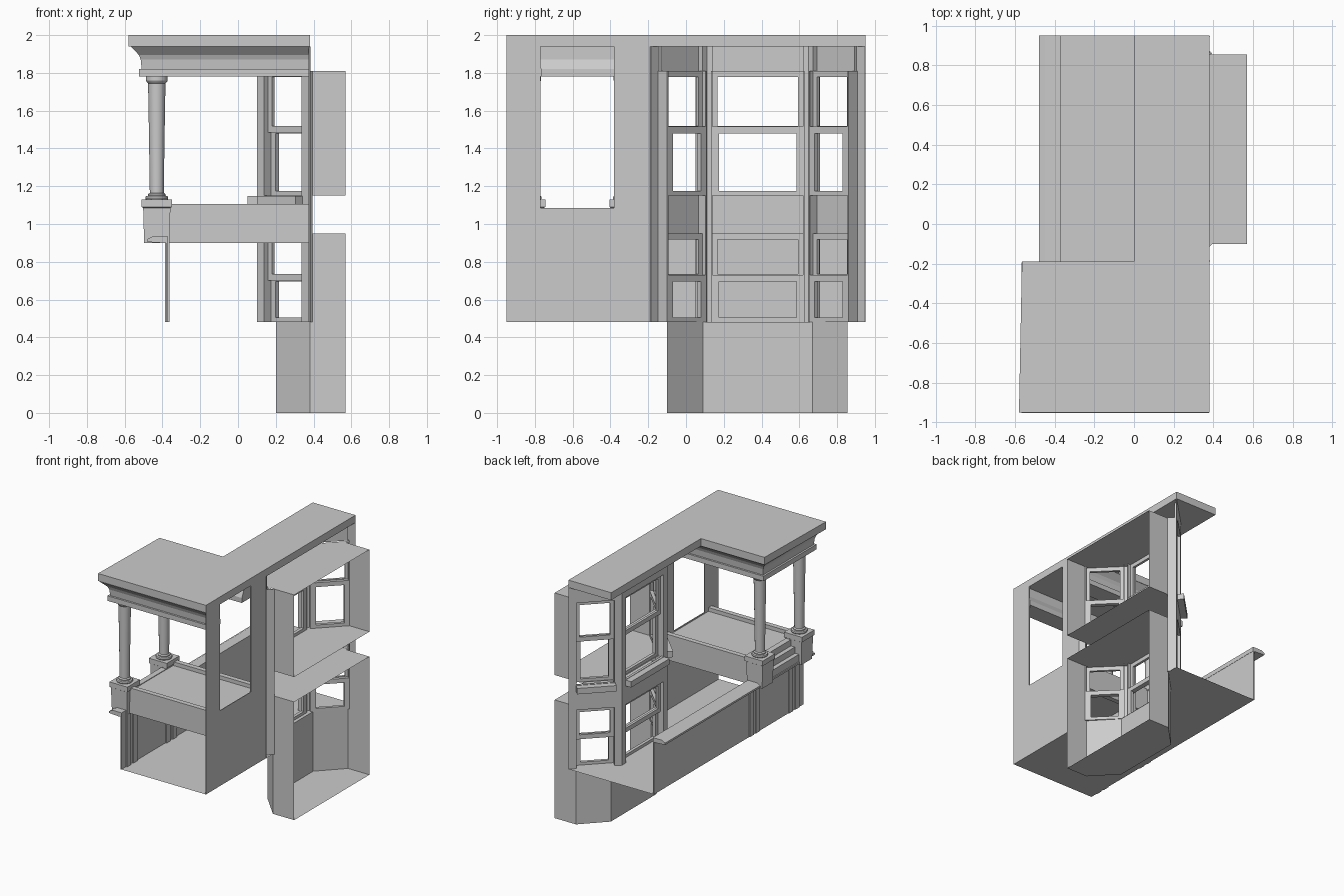
import bpy, bmesh
from mathutils import Vector

if "Cube" in bpy.data.objects:
    bpy.data.objects.remove(bpy.data.objects["Cube"])


def finish(name, bm):
    bmesh.ops.recalc_face_normals(bm, faces=bm.faces)
    me = bpy.data.meshes.new(name)
    bm.to_mesh(me)
    bm.free()
    ob = bpy.data.objects.new(name, me)
    bpy.context.collection.objects.link(ob)
    return ob


def loft(name, rings, closed=True, caps=True):
    """Bridge successive rings of points."""
    bm = bmesh.new()
    vs = [[bm.verts.new(p) for p in r] for r in rings]
    n = len(vs[0])
    for a, b in zip(vs, vs[1:]):
        for i in range(n if closed else n - 1):
            j = (i + 1) % n
            bm.faces.new((a[i], a[j], b[j], b[i]))
    if caps:
        bm.faces.new(vs[0])
        bm.faces.new(vs[-1])
    return finish(name, bm)


def prism(name, plan, z0, z1):
    return loft(name, [[(x, y, z) for x, y in plan] for z in (z0, z1)])


def box(name, x0, x1, y0, y1, z0, z1):
    return prism(name, [(x0, y0), (x1, y0), (x1, y1), (x0, y1)], z0, z1)


def plate(name, plan, z):
    bm = bmesh.new()
    bm.faces.new([bm.verts.new((x, y, z)) for x, y in plan])
    return finish(name, bm)


def strip(name, path, z0, z1):
    return loft(name, [[(x, y, z) for x, y in path] for z in (z0, z1)], False, False)


# L-shaped roof slab
prism("roof_slab", [(.38, -.95), (.38, .95), (0, .95), (0, -.19), (-.565, -.19), (-.58, -.95)], 1.94, 2)

# Terrace floor, notched around the bay base
plate("terrace_floor", [(-.38, -.95), (.38, -.95), (.38, -.1), (.2, .09), (.2, .67),
                        (.38, .85), (.38, .95), (-.38, .95)], .48)

# Terrace parapet with sloped coping
box("parapet_wall", -.38, -.372, -.95, .95, .48, .91)
cap = [(-.37, .90), (-.37, .935), (-.45, .935), (-.48, .92), (-.48, .905), (-.40, .90)]
loft("parapet_coping", [[(x, y, z) for x, z in cap] for y in (-.95, .95)])

# House wall behind the porch, with a doorway
X0, X1 = .374, .38
box("porch_wall_left", X0, X1, -.95, -.77, .48, 1.95)
box("porch_wall_right", X0, X1, -.38, -.19, .48, 1.95)
box("porch_wall_sill", X0, X1, -.77, -.38, .48, 1.085)

# Porch deck, side rails and stepped front
box("porch_deck", -.37, .375, -.85, -.28, 1.06, 1.075)
for tag, y0, y1 in (("front", -.86, -.82), ("back", -.31, -.27)):
    box(f"porch_rail_{tag}", -.38, .378, y0, y1, .9, 1.105)
for i in range(3):
    box(f"porch_step_{i + 1}", -.405 - .035 * i, -.36, -.76, -.39, .91, 1.08 - .05 * i)

# Piers, pilasters and round columns
for tag, y in (("front", -.825), ("back", -.325)):
    rings = []
    for h, z in ((.067, .9), (.072, 1.085), (.08, 1.09), (.08, 1.13)):
        rings.append([(-.43 + sx * h, y + sy * h, z)
                      for sx, sy in ((-1, -1), (1, -1), (1, 1), (-1, 1))])
    loft(f"pier_{tag}", rings)
    for k, dy in enumerate((-.04, .04)):
        box(f"pilaster_{tag}_{k}", -.386, -.362, y + dy - .025, y + dy + .025, .48, .9)
    prof = [(.058, 1.13), (.061, 1.137), (.058, 1.147), (.046, 1.15), (.046, 1.158), (.037, 1.165),
            (.041, 1.45), (.046, 1.745), (.052, 1.75), (.058, 1.76), (.058, 1.78)]
    bm = bmesh.new()
    vs = [bm.verts.new((-.43 + r, y, z)) for r, z in prof]
    es = [bm.edges.new(p) for p in zip(vs, vs[1:])]
    bmesh.ops.spin(bm, geom=vs + es, cent=(-.43, y, 0), axis=(0, 0, 1), angle=6.2831853, steps=24)
    bmesh.ops.remove_doubles(bm, verts=bm.verts, dist=.0005)
    ob = finish(f"column_{tag}", bm)
    bpy.context.view_layer.objects.active = ob
    ob.select_set(True)
    bpy.ops.object.shade_smooth_by_angle()
    ob.select_set(False)

# Cornice swept round three sides of the porch (outward offset, height)
prof = [(-.055, 1.78), (.09, 1.78), (.09, 1.82), (.075, 1.82), (.08, 1.87), (.09, 1.895),
        (.132, 1.94), (-.03, 1.94), (-.03, 1.87), (-.055, 1.82)]
path = [(.378, -.82, 0, -1), (-.435, -.82, -1, -1), (-.435, -.325, -1, 1), (.3, -.325, 0, 1)]
loft("porch_cornice", [[(x + sx * o, y + sy * o, z) for o, z in prof] for x, y, sx, sy in path])

# Rooms behind the bay: lower lining, side walls, floors and ceilings
inner = [(.38, -.1), (.2, .09), (.2, .67), (.38, .855)]
strip("bay_base", [(.57, -.1)] + inner + [(.57, .855)], 0, .48)
plate("ground_floor", [(.57, -.1)] + inner + [(.57, .855)], 0)
wide = [(.57, -.1), (.34, -.1), (.14, .1), (.14, .66), (.34, .855), (.57, .855)]
for tag, z in (("lower_ceiling", .95), ("upper_floor", 1.15), ("upper_ceiling", 1.81)):
    plate(tag, wide, z)
for tag, y in (("front", -.1), ("back", .855)):
    for lvl, z0, z1 in (("lower", .48, .95), ("upper", 1.15, 1.81)):
        strip(f"room_wall_{lvl}_{tag}", [(.38, y), (.57, y)], z0, z1)
# Ledge closing the base lining against the window wall
plate("bay_ledge", inner + [(.38, .95), (.1, .67), (.1, .09), (.38, -.19)], .482)


def bay_face(tag, p0, p1, a, b, thin0, thin1):
    """One bay wall: posts, spandrels, sills and two double-hung windows."""
    p0, p1 = Vector(p0), Vector(p1)
    length = (p1 - p0).length
    d = (p1 - p0) / length
    n = Vector((d.y, -d.x))

    def part(name, u0, u1, v0, v1, z0, z1):
        pts = [p0 + d * u + n * v for u, v in ((u0, v0), (u1, v0), (u1, v1), (u0, v1))]
        prism(f"{name}_{tag}", [tuple(p) for p in pts], z0, z1)

    part("post_left", 0, a, 0, .005 if thin0 else .05, .48, 1.94)
    part("post_right", b, length, 0, .005 if thin1 else .05, .48, 1.94)
    part("jamb_left", a - .008, a, 0, .075, .48, 1.81)
    part("jamb_right", b, b + .008, 0, .075, .48, 1.81)
    part("spandrel", a, b, 0, .02, .95, 1.15)
    part("head", a, b, 0, .02, 1.81, 1.94)
    part("sill", a - .005, b + .005, -.05, .02, 1.1, 1.147)

    def sash(name, v0, v1, z0, z1, s, bot, top):
        part(name + "_stile_l", a, a + s, v0, v1, z0, z1)
        part(name + "_stile_r", b - s, b, v0, v1, z0, z1)
        part(name + "_bottom", a + s, b - s, v0, v1, z0, z0 + bot)
        part(name + "_top", a + s, b - s, v0, v1, z1 - top, z1)

    for lvl, z0, zm, z1 in (("lower", .48, .72, .95), ("upper", 1.15, 1.505, 1.81)):
        sash(lvl + "_sash_top", .03, .05, zm - .02, z1, .027, .035, .032)
        sash(lvl + "_sash_bottom", .05, .075, z0, zm + .01, .035, .025, .035)


L = .28 * 2 ** .5
bay_face("front", (.38, -.19), (.1, .09), L - .335, L - .055, True, False)
bay_face("centre", (.1, .09), (.1, .67), .05, .53, False, False)
bay_face("back", (.1, .67), (.38, .95), .055, .335, False, True)
